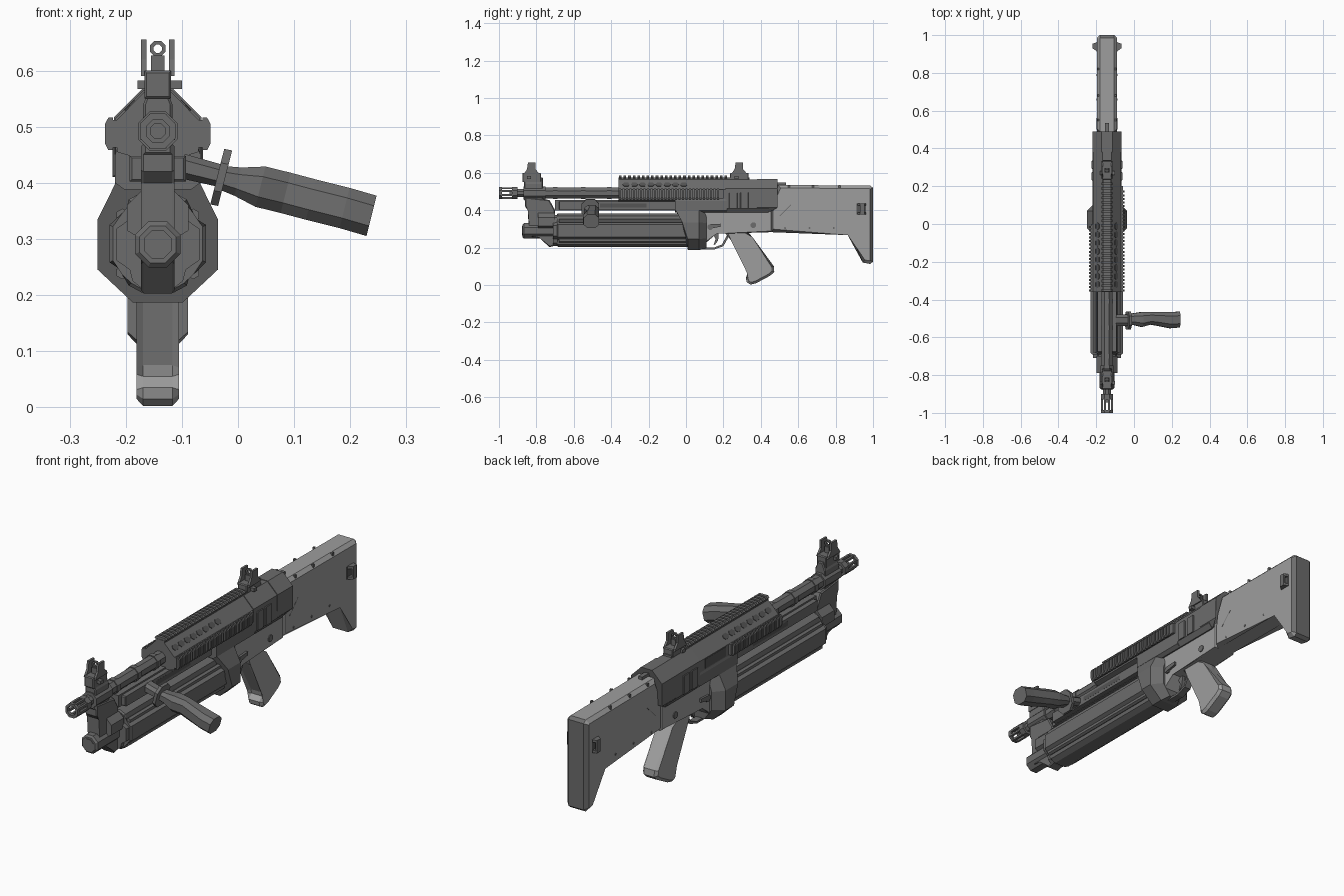
import bpy, bmesh, math
from mathutils import Vector

if "Cube" in bpy.data.objects:
    bpy.data.objects.remove(bpy.data.objects["Cube"])

CX = -0.143  # centre plane of the main body


def material(name, v):
    m = bpy.data.materials.new(name)
    m.diffuse_color = (v, v, v, 1)
    m.use_nodes = True
    m.node_tree.nodes["Principled BSDF"].inputs["Base Color"].default_value = m.diffuse_color
    return m


DARK = material("dark grey", 0.15)
LIGHT = material("light grey", 0.34)
BLACK = material("charcoal", 0.09)


def loft(name, rings, mat, closed=False, bevel=0.0):
    """Skin matching rings of points; cap the ends unless closed into a tube."""
    bm = bmesh.new()
    vs = [[bm.verts.new(p) for p in ring] for ring in rings]
    n = len(vs[0])
    for a in range(len(vs) if closed else len(vs) - 1):
        r, s = vs[a], vs[(a + 1) % len(vs)]
        for i in range(n):
            j = (i + 1) % n
            bm.faces.new((r[i], r[j], s[j], s[i]))
    if not closed:
        caps = [bm.faces.new(vs[0]), bm.faces.new(vs[-1])]
        if bevel:
            edges = list({e for f in caps for e in f.edges})
            bmesh.ops.bevel(bm, geom=edges, offset=bevel, segments=1,
                            affect='EDGES', clamp_overlap=True)
    bmesh.ops.recalc_face_normals(bm, faces=bm.faces)
    me = bpy.data.meshes.new(name)
    bm.to_mesh(me)
    bm.free()
    me.materials.append(mat)
    ob = bpy.data.objects.new(name, me)
    bpy.context.collection.objects.link(ob)
    return ob


def side(name, prof, half, mat, bevel=0.0, x=0.0):
    """Profile in (y, z), extruded across x."""
    return loft(name, [[(CX + x + s * half, y, z) for y, z in prof] for s in (-1, 1)], mat, bevel=bevel)


def sym(half):
    """Mirror a right half section (x, z), listed top to bottom."""
    return half + [(-x, z) for x, z in reversed(half)]


def along(name, sec, y0, y1, mat, bevel=0.0):
    """Section in (x, z), extruded along y."""
    return loft(name, [[(CX + x, y, z) for x, z in sec] for y in (y0, y1)], mat, bevel=bevel)


def box(name, x0, x1, y0, y1, z0, z1, mat, bevel=0.0):
    return along(name, [(x0, z0), (x1, z0), (x1, z1), (x0, z1)], y0, y1, mat, bevel)


def circle(r, z, n=8, x=0.0):
    return [(x + r * math.cos((i + .5) * math.tau / n), z + r * math.sin((i + .5) * math.tau / n)) for i in range(n)]


def rod(name, y0, y1, r, z, mat, n=8, x=0.0, bevel=0.0):
    return along(name, circle(r, z, n, x), y0, y1, mat, bevel)


def tube(name, y0, y1, r0, r1, z, mat, n=8):
    ring = lambda r, y: [(CX + x, y, zz) for x, zz in circle(r, z, n)]
    return loft(name, [ring(r0, y0), ring(r0, y1), ring(r1, y1), ring(r1, y0)], mat, closed=True)


def pin(name, y, z, r, half, mat, n=8):
    """Pin through the body along x."""
    return side(name, [(y + a, b) for a, b in circle(r, z, n)], half, mat)


# stock, dark butt plate and lower receiver
stock = side("stock", [(.49, .535), (.985, .532), (1, .52), (1, .125), (.985, .113), (.945, .12),
                       (.875, .283), (.45, .283), (.45, .40), (.49, .44)], .054, LIGHT, .016)
stock.data.materials.append(DARK)
for f in stock.data.polygons:
    if f.normal.y > .5 and f.center.y > .9:
        f.material_index = 1
side("lower_receiver", [(.07, .23), (.10, .22), (.16, .28), (.46, .283), (.46, .41), (.07, .41)],
     .054, LIGHT, .006)
for s in (-1, 1):
    for y in (.55, .68, .82):
        box("stock_top_screw", s * .046 - .005, s * .046 + .005, y - .005, y + .005, .515, .535, DARK)
for y in (.53, .66, .79):
    pin("stock_bottom_screw", y, .305, .006, .056, DARK, 6)
box("stock_latch", -.010, .010, .48, .535, .53, .548, DARK)

# sling loops on both sides of the stock
side("sling_slot", [(.912, .377), (.963, .377), (.963, .435), (.912, .435)], .0555, BLACK)
for s in (-1, 1):
    for z in (.377, .425):
        loft("sling_loop_arm", [[(CX + s * x, y, zz) for y, zz in ((a, z), (b, z), (b, z + .011), (a, z + .011))]
                                for x, a, b in ((.05, .912, .963), (.076, .93, .955))], DARK)
    side("sling_loop_bar", [(.93, .38), (.955, .38), (.955, .432), (.93, .432)], .004, DARK, x=s * .072)
side("stock_seam", [(.50, .37), (.56, .43), (.562, .428), (.502, .368)], .0545, DARK)

# pistol grip
side("pistol_grip", [(.20, .29), (.325, .29), (.345, .25), (.47, .10), (.472, .07), (.45, .05), (.375, .01),
                     (.345, .002), (.325, .015), (.32, .035), (.34, .055), (.335, .075), (.24, .24)],
     .038, LIGHT, .012)

# trigger and its guard
side("trigger_guard", [(.06, .19), (.15, .19), (.20, .208), (.235, .27), (.225, .28), (.193, .217), (.148, .2),
                       (.06, .2)], .016, DARK)
side("trigger", [(.14, .285), (.175, .285), (.172, .24), (.155, .215), (.148, .218), (.158, .245)], .008, DARK)
pin("receiver_pin", .36, .32, .016, .058, DARK)
pin("selector_pivot", .13, .31, .016, .062, DARK)
side("selector_lever", [(.12, .30), (.185, .312), (.185, .328), (.13, .325)], .064, DARK)

# magazine collar with a raked front
SEC = sym([(.075, .40), (.107, .335), (.107, .245), (.045, .187)])
rake = lambda z: -.055 if z > .38 else (-.02 if z > .3 else .01)
loft("magazine_collar", [[(CX + x, rake(z), z) for x, z in SEC],
                         [(CX + x, .07, z) for x, z in SEC],
                         [(CX + x * .6, .11, .30 + (z - .30) * .9) for x, z in SEC]], DARK)

# lobed tube magazine
along("magazine", sym([(.028, .383), (.052, .37), (.058, .342), (.086, .325), (.086, .258), (.058, .24),
                       (.052, .217), (.028, .204)]), -.69, .03, DARK, .006)
for s in (-1, 1):
    for z in (.342, .24):
        rod("magazine_groove_rod", -.68, .0, .012, z, DARK, 6, s * .063)
along("magazine_end_plate", sym([(.026, .375), (.045, .36), (.05, .335), (.074, .318), (.074, .262), (.05, .245),
                                 (.045, .225), (.026, .21)]), -.71, -.68, DARK)
rod("magazine_cap", -.875, -.70, .044, .29, DARK, bevel=.008)
rod("magazine_cap_face", -.878, -.86, .027, .29, DARK)

# front bracket
side("front_bracket", [(-.86, .47), (-.73, .455), (-.70, .40), (-.70, .21), (-.73, .203), (-.785, .26),
                       (-.84, .26), (-.84, .40), (-.86, .42)], .030, DARK, .005)
along("bracket_shoulder", sym([(.03, .385), (.055, .36), (.055, .315), (.03, .30)]), -.79, -.70, DARK)

# barrel, sleeve and slotted muzzle
rod("barrel", -.93, -.30, .023, .492, DARK, 8)
rod("barrel_sleeve", -.76, -.36, .031, .492, DARK, 8)
for y in (-.70, -.55, -.41):
    rod("sleeve_band", y - .012, y + .012, .035, .492, DARK)
tube("muzzle_front_ring", -1, -.985, .034, .022, .492, DARK)
tube("muzzle_rear_ring", -.93, -.90, .034, .02, .492, DARK)
for x, z in circle(.028, .492):
    box("muzzle_bar", x - .005, x + .005, -.99, -.925, z - .005, z + .005, DARK)
rod("muzzle_bore", -.945, -.925, .015, .492, DARK)

# upper receiver and handguard
along("handguard", sym([(.02, .566), (.073, .512), (.073, .455), (.05, .448)]), -.36, .22, DARK)
along("receiver_rear", sym([(.025, .565), (.075, .515), (.076, .41), (.06, .388)]), .21, .44, DARK)
TAIL = sym([(.028, .567), (.078, .517), (.078, .415), (.06, .392)])
loft("receiver_tail", [[(CX + x, y if z > .4 else min(y, .45), z) for x, z in TAIL] for y in (.38, .49)], DARK)
along("receiver_middle", sym([(.07, .47), (.076, .45), (.076, .40), (.06, .388)]), -.06, .22, DARK)
box("slide_housing", -.05, .05, -.68, -.04, .402, .448, DARK, .004)
side("slide_slot", [(-.46, .415), (-.21, .415), (-.21, .436), (-.46, .436)], .0505, BLACK)
box("slide_spine", -.028, .028, -.70, -.05, .40, .455, DARK)
for s in (-1, 1):
    for y in (.23, .29):  # receiver side panels
        box("receiver_panel", s * .073, s * .081, y, y + .045, .41, .495, DARK, .003)
    for i in range(8):  # vents above the side rails
        y = -.335 + i * .044
        loft("handguard_vent", [[(CX + s * (x + o), yy, z + o) for yy, x, z in
                                 ((y - .004, .049, .537), (y + .004, .058, .528), (y + .026, .058, .528),
                                  (y + .034, .049, .537), (y + .026, .040, .546), (y + .004, .040, .546))]
                                for o in (-.003, .0015)], BLACK)
    # side accessory rails, longer on the right
    end = .20 if s > 0 else .0
    box("side_rail", s * .07, s * .084, -.36, end, .463, .512, DARK)
    for i in range(int((end + .36) / .0187)):
        y = -.358 + i * .0187
        along("side_rail_tooth", [(s * .08, .458), (s * .088, .458), (s * .094, .47), (s * .094, .505),
                                  (s * .088, .516), (s * .08, .516)], y, y + .0105, DARK)
box("ejection_port", -.0745, -.07, .02, .17, .465, .508, BLACK)

# top rail
box("top_rail", -.022, .022, -.36, .34, .555, .574, DARK)
for i in range(24):
    y = -.358 + i * .0245
    along("top_rail_tooth", sym([(.021, .585), (.029, .577), (.021, .568)]), y, y + .014, DARK)


# iron sights: clamp base, two ears, centre aperture
def sight(label, y, base_z):
    box(label + "_base", -.024, .024, y - .05, y + .05, base_z, .60, DARK, .004)
    box(label + "_clamp", -.036, .043, y - .025, y - .005, .567, .582, DARK)
    for s in (-1, 1):
        side(label + "_ear", [(y - .045, .59), (y + .045, .59), (y + .02, .62), (y + .02, .655),
                              (y - .02, .655), (y - .025, .62)], .005, DARK, x=s * .025)
    box(label + "_post", -.012, .012, y - .012, y + .012, .595, .627, DARK)
    tube(label + "_aperture", y - .006, y + .006, .015, .008, .639, DARK)


sight("rear_sight", .285, .56)
sight("front_sight", -.825, .55)
along("front_sight_tower", sym([(.012, .575), (.026, .54), (.026, .45)]), -.865, -.765, DARK, .004)
rod("gas_block", -.87, -.75, .038, .492, DARK)

# side handle: stations (x, z, half height, front y, back y)
D = Vector((.97, 0, -.245)).normalized()
U = Vector((.245, 0, .97)).normalized()


def handle(name, stations, mat):
    rings = []
    for x, z, h, y0, y1 in stations:
        c, m, w = Vector((x, 0, z)), (y0 + y1) / 2, (y1 - y0) / 2
        rings.append([c + U * (h * b) + Vector((0, m + w * a, 0)) for a, b in
                      ((1, .5), (.5, 1), (-.5, 1), (-1, .5), (-1, -.5), (-.5, -1), (.5, -1), (1, -.5))])
    return loft(name, rings, mat)


handle("handle_stub", [(-.10, .43, .022, -.54, -.48), (-.03, .412, .020, -.54, -.48)], DARK)
handle("handle_plate", [(-.037, .411, .051, -.558, -.464), (-.023, .408, .051, -.558, -.464)], DARK)
handle("side_handle", [(-.025, .408, .022, -.535, -.475), (.0, .402, .026, -.535, -.472),
                       (.04, .393, .037, -.545, -.466), (.085, .382, .037, -.532, -.466),
                       (.13, .370, .037, -.540, -.466), (.19, .355, .037, -.552, -.466),
                       (.238, .341, .037, -.548, -.464)], DARK)
